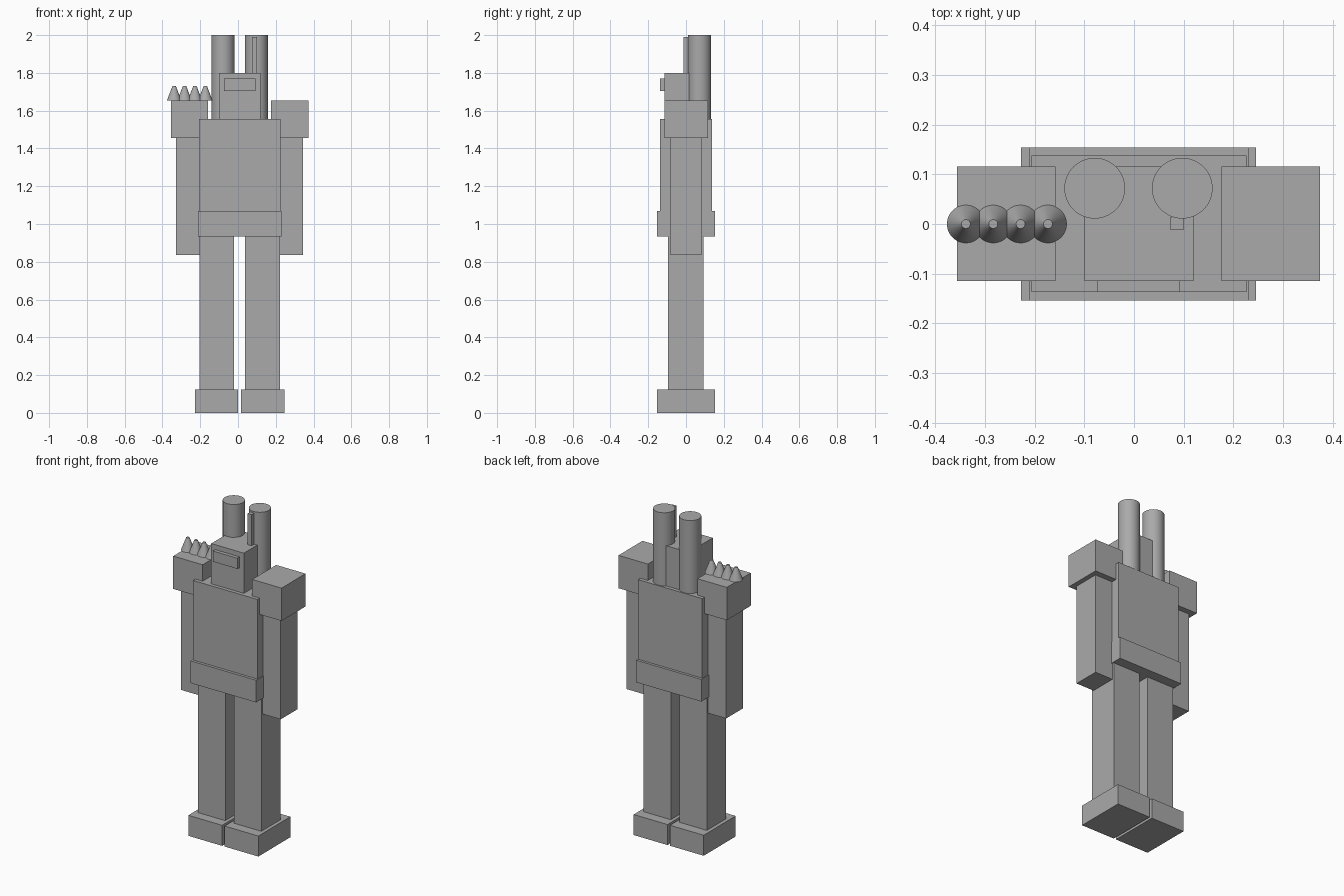
import bpy

# Remove the default object
cube = bpy.data.objects.get("Cube")
if cube:
    bpy.data.objects.remove(cube, do_unlink=True)

# Single plain material
GREY = (0.4, 0.4, 0.4, 1)
grey = bpy.data.materials.new("plain_grey")
grey.use_nodes = True
grey.diffuse_color = GREY
grey.node_tree.nodes["Principled BSDF"].inputs["Base Color"].default_value = GREY


def box(name, xs, ys, zs):
    """Box from its x, y and z ranges."""
    spans = (xs, ys, zs)
    bpy.ops.mesh.primitive_cube_add(size=1, location=[(a + b) / 2 for a, b in spans])
    ob = bpy.context.object
    ob.name = name
    ob.scale = [b - a for a, b in spans]
    bpy.ops.object.transform_apply(location=False, rotation=False, scale=True)
    ob.data.materials.append(grey)
    return ob


def cone(name, x, y, zs, r_low, r_high):
    """Round upright part, tapering from r_low to r_high."""
    bpy.ops.mesh.primitive_cone_add(vertices=48, radius1=r_low, radius2=r_high,
                                    depth=zs[1] - zs[0], location=(x, y, sum(zs) / 2))
    ob = bpy.context.object
    ob.name = name
    ob.data.materials.append(grey)
    bpy.ops.object.shade_smooth_by_angle()
    return ob


# Limbs mirror about a body centre line set slightly off zero
MID = 0.009
for side, s in (("right", -1), ("left", 1)):
    def span(inner, outer):
        return sorted((MID + s * inner, MID + s * outer))

    box(side + "_foot", span(0.008, 0.236), (-0.154, 0.154), (0, 0.125))
    box(side + "_leg", span(0.029, 0.214), (-0.094, 0.092), (0.125, 0.94))
    box(side + "_arm", span(0.19, 0.336), (-0.082, 0.081), (0.835, 1.455))
    box(side + "_shoulder", span(0.167, 0.365), (-0.115, 0.116), (1.455, 1.655))
    cone(side + "_back_barrel", MID + s * 0.088, 0.072, (1.5, 2.0), 0.061, 0.061)

# Body and head
box("belt", (-0.211, 0.23), (-0.154, 0.154), (0.935, 1.07))
box("torso", (-0.206, 0.226), (-0.137, 0.138), (1.0, 1.555))
box("head", (-0.1, 0.12), (-0.115, 0.116), (1.555, 1.8))
box("visor", (-0.074, 0.092), (-0.137, -0.115), (1.705, 1.77))
box("antenna", (0.073, 0.1), (-0.012, 0.014), (1.75, 1.99))

# Row of blunt spikes on the right shoulder
for i in range(4):
    cone(f"shoulder_spike_{i + 1}", -0.338 + i * 0.055, 0, (1.655, 1.73), 0.038, 0.009)
